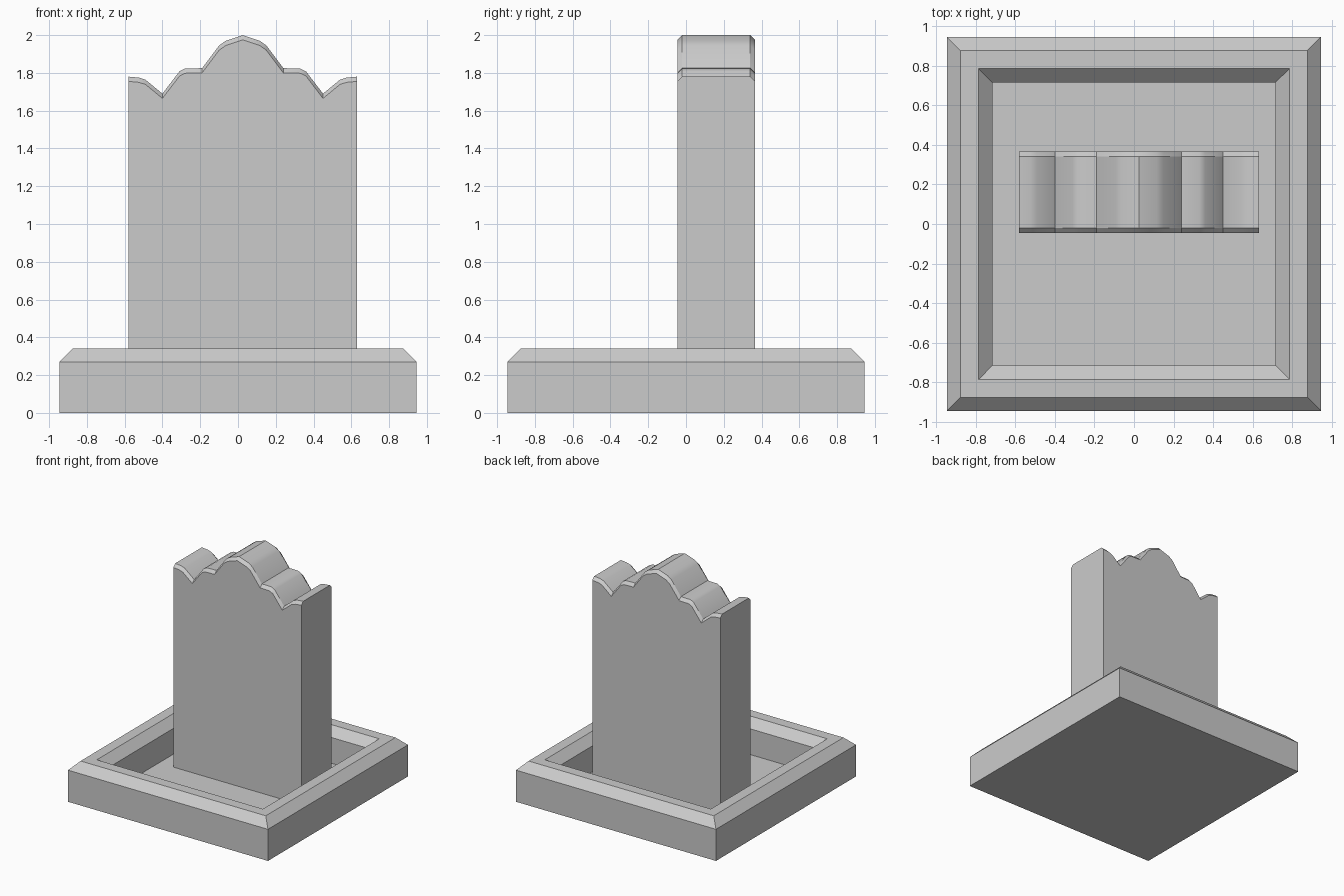
import bpy, bmesh, math

if "Cube" in bpy.data.objects:
    bpy.data.objects.remove(bpy.data.objects["Cube"])


def finish(name, bm, smooth=False):
    bmesh.ops.recalc_face_normals(bm, faces=bm.faces)
    mesh = bpy.data.meshes.new(name)
    bm.to_mesh(mesh)
    bm.free()
    obj = bpy.data.objects.new(name, mesh)
    bpy.context.collection.objects.link(obj)
    if smooth:
        bpy.ops.object.select_all(action='DESELECT')
        obj.select_set(True)
        bpy.context.view_layer.objects.active = obj
        bpy.ops.object.shade_smooth_by_angle(angle=math.radians(30))
    return obj


def bridge(bm, a, b, closed):
    n = len(a)
    for i in range(n if closed else n - 1):
        j = (i + 1) % n
        bm.faces.new((a[i], a[j], b[j], b[i]))


# Square base: chamfered kerb around a sunken bed, as (half width, z) rings
FLOOR = 0.05
bm = bmesh.new()
rings = []
for r, z in [(0.945, 0), (0.945, 0.27), (0.875, 0.34), (0.785, 0.34),
             (0.715, 0.27), (0.715, FLOOR)]:
    rings.append([bm.verts.new((sx * r, sy * r, z))
                  for sx, sy in ((-1, -1), (1, -1), (1, 1), (-1, 1))])
for a, b in zip(rings, rings[1:]):
    bridge(bm, a, b, True)
bm.faces.new(rings[0])
bm.faces.new(rings[-1])
finish("base_kerb", bm)

# Upright slab: scalloped top outline, half profile mirrored about its peak
CENTRE, BEVEL = 0.025, 0.025
half = [(0, 2.0), (0.09, 1.97), (0.125, 1.945), (0.215, 1.825), (0.305, 1.823),
        (0.335, 1.808), (0.425, 1.69), (0.515, 1.764), (0.55, 1.775), (0.605, 1.78)]
top = [(CENTRE - x, z) for x, z in reversed(half)] + [(CENTRE + x, z) for x, z in half[1:]]

bm = bmesh.new()
rows, feet = [], []
for y, drop in [(-0.045, BEVEL), (-0.02, 0), (0.34, 0), (0.365, BEVEL)]:
    rows.append([bm.verts.new((x, y, z - drop)) for x, z in top])
for a, b in zip(rows, rows[1:]):
    bridge(bm, a, b, False)
# front and back faces
for row in (rows[0], rows[-1]):
    foot = [bm.verts.new((row[i].co.x, row[i].co.y, FLOOR)) for i in (0, -1)]
    bm.faces.new(row + [foot[1], foot[0]])
    feet.append(foot)
# side faces and underside
for k, i in ((0, 0), (1, -1)):
    bm.faces.new([r[i] for r in rows] + [feet[1][k], feet[0][k]])
bm.faces.new((feet[0][0], feet[0][1], feet[1][1], feet[1][0]))
finish("headstone_slab", bm, smooth=True)
